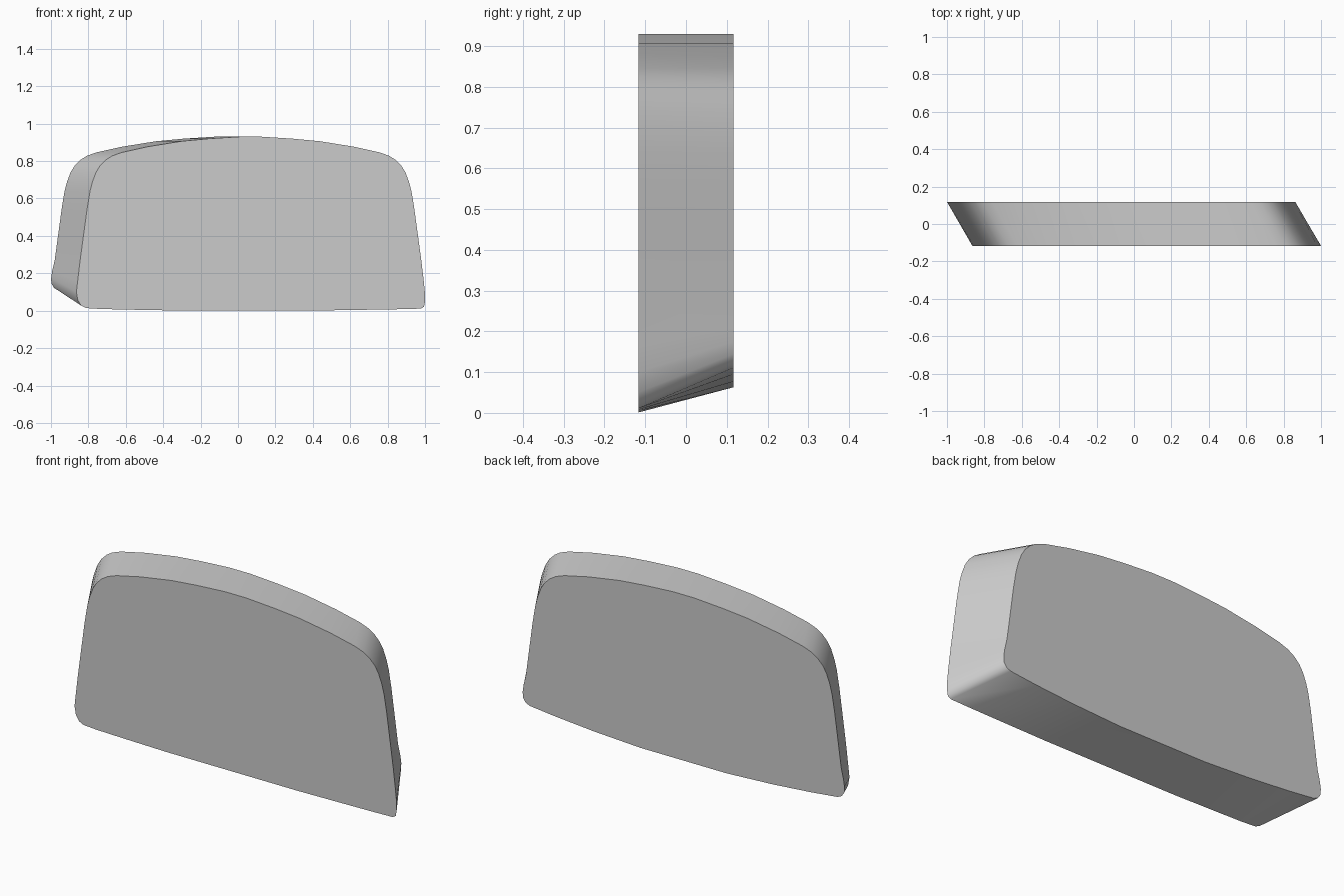
import bpy, bmesh

if "Cube" in bpy.data.objects:
    bpy.data.objects.remove(bpy.data.objects["Cube"])

HALF_DEPTH = 0.117
SKEW = 0.068          # front shifts to +x, back shifts to -x

# right half of the crown, from the top centre down the flank
crown = [(0.06, 0.93), (0.22, 0.92), (0.37, 0.906), (0.55, 0.877), (0.69, 0.846),
         (0.74, 0.828), (0.775, 0.806), (0.805, 0.776), (0.827, 0.74), (0.846, 0.69),
         (0.859, 0.64), (0.874, 0.55), (0.889, 0.44), (0.912, 0.27)]

# lower corner and underside of each end profile, from flank to centre
front_right = [(0.925, 0.16), (0.931, 0.10), (0.932, 0.05), (0.927, 0.022),
               (0.91, 0.011), (0.80, 0.008), (0.62, 0.005), (0.36, 0.001)]
front_left = [(0.925, 0.16), (0.932, 0.10), (0.924, 0.055), (0.906, 0.027),
              (0.88, 0.014), (0.80, 0.009), (0.62, 0.005), (0.40, 0.001)]
back_half = [(0.926, 0.21), (0.931, 0.175), (0.930, 0.145), (0.915, 0.122),
             (0.89, 0.111), (0.74, 0.095), (0.52, 0.077), (0.25, 0.063)]


def outline(right, left, shift, y):
    """Closed profile: right side going down, left side coming back up."""
    pts = [(x, z) for x, z in crown + right]
    pts += [(-x, z) for x, z in reversed(crown + left)]
    return [(x + shift, y, z) for x, z in pts]


# skewed pad: two end profiles joined by a wall
bm = bmesh.new()
front = [bm.verts.new(p) for p in outline(front_right, front_left, SKEW, -HALF_DEPTH)]
back = [bm.verts.new(p) for p in outline(back_half, back_half, -SKEW, HALF_DEPTH)]
n = len(front)
bm.faces.new(front)
bm.faces.new(back[::-1])
for i in range(n):
    j = (i + 1) % n
    bm.faces.new((front[i], back[i], back[j], front[j]))
bmesh.ops.recalc_face_normals(bm, faces=bm.faces[:])

mesh = bpy.data.meshes.new("skewed_pad")
bm.to_mesh(mesh)
bm.free()
pad = bpy.data.objects.new("skewed_pad", mesh)
bpy.context.collection.objects.link(pad)

# smooth rim, crisp front and back edges
bpy.context.view_layer.objects.active = pad
pad.select_set(True)
bpy.ops.object.shade_smooth_by_angle(angle=0.6)
